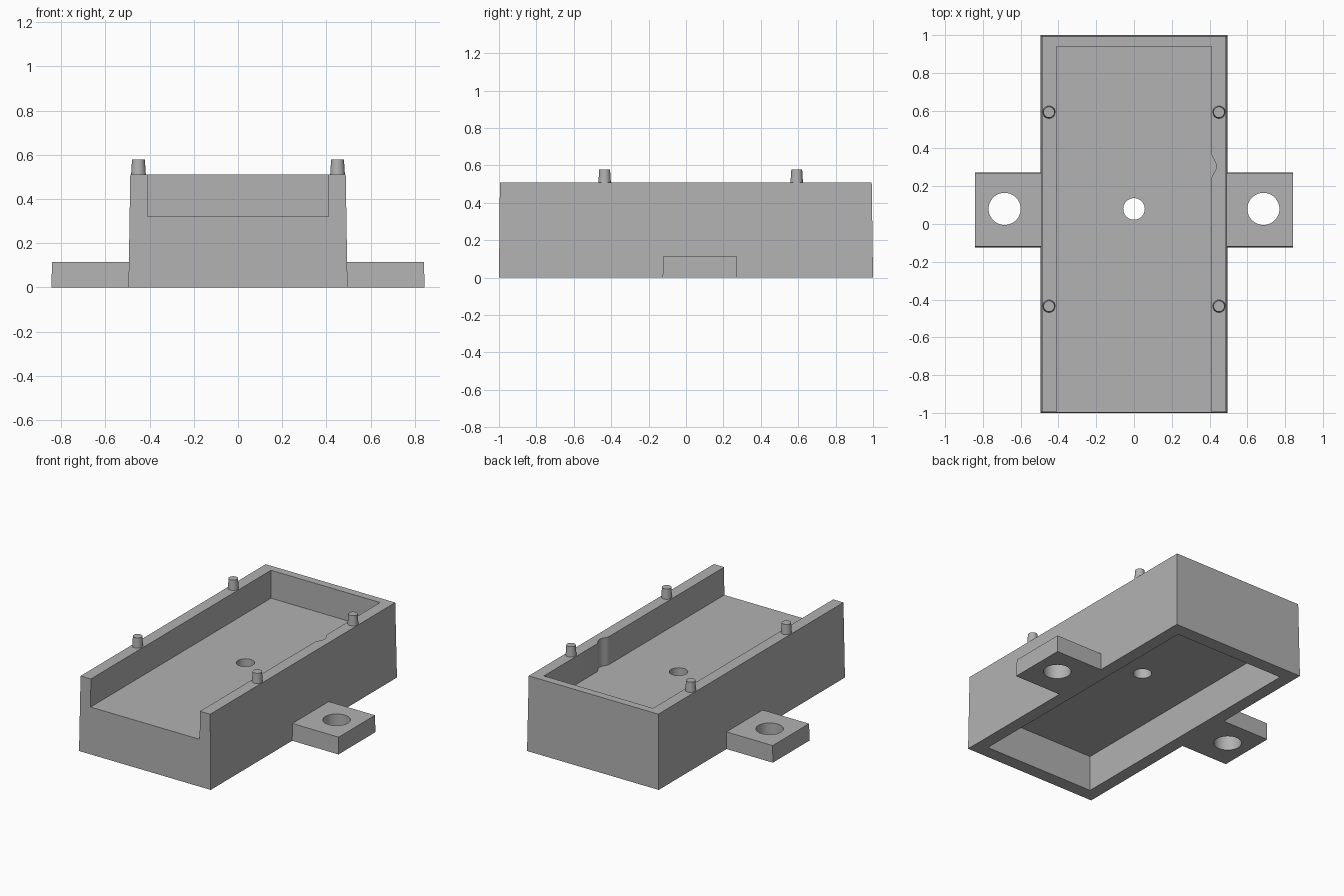
import bpy
import bmesh
import math

if "Cube" in bpy.data.objects:
    bpy.data.objects.remove(bpy.data.objects["Cube"])

GREY = (0.445, 0.445, 0.445, 1)
grey = bpy.data.materials.new("plain grey")
grey.use_nodes = True
grey.diffuse_color = GREY
grey.node_tree.nodes["Principled BSDF"].inputs["Base Color"].default_value = GREY


def finish(name, bm):
    bmesh.ops.recalc_face_normals(bm, faces=bm.faces)
    mesh = bpy.data.meshes.new(name)
    bm.to_mesh(mesh)
    bm.free()
    mesh.materials.append(grey)
    obj = bpy.data.objects.new(name, mesh)
    bpy.context.collection.objects.link(obj)
    return obj


def prism(name, bottom, top, z0, z1):
    """Solid between two outlines with matching corners."""
    bm = bmesh.new()
    low = [bm.verts.new((x, y, z0)) for x, y in bottom]
    high = [bm.verts.new((x, y, z1)) for x, y in top]
    bm.faces.new(low[::-1])
    bm.faces.new(high)
    n = len(low)
    for i in range(n):
        j = (i + 1) % n
        bm.faces.new((low[i], low[j], high[j], high[i]))
    return finish(name, bm)


def rect(x0, x1, y0, y1):
    return [(x0, y0), (x1, y0), (x1, y1), (x0, y1)]


def circle(x, y, r, n=48):
    return [(x + r * math.cos(2 * math.pi * i / n),
             y + r * math.sin(2 * math.pi * i / n)) for i in range(n)]


def box(name, outline, z0, z1):
    return prism(name, outline, outline, z0, z1)


def cut(obj, cutter):
    cutter.hide_render = True
    mod = obj.modifiers.new("cut", "BOOLEAN")
    mod.operation = "DIFFERENCE"
    mod.solver = "EXACT"
    mod.object = cutter
    bpy.context.view_layer.objects.active = obj
    bpy.ops.object.modifier_apply(modifier=mod.name)
    bpy.data.objects.remove(cutter)


def smooth(obj):
    bpy.ops.object.select_all(action="DESELECT")
    obj.select_set(True)
    bpy.context.view_layer.objects.active = obj
    bpy.ops.object.shade_smooth_by_angle(angle=math.radians(30))


FLOOR, RIM, HOLE_Y = 0.32, 0.51, 0.08

# Slightly drafted housing, open at the front and hollow underneath
housing = prism("housing", rect(-0.495, 0.495, -1, 1),
                rect(-0.487, 0.487, -0.995, 0.993), 0, RIM)
cut(housing, box("tray_cutter", rect(-0.41, 0.41, -1.2, 0.94), FLOOR, 0.8))
cut(housing, box("underside_cutter", rect(-0.41, 0.41, -0.91, 0.91), -0.2, 0.24))
cut(housing, box("floor_hole_cutter", circle(0, HOLE_Y, 0.057), 0.1, 0.4))

# Rounded cable groove in the left inner wall
steps = 16
groove = [(0.40, 0.235), (0.40, 0.385)]
for i in range(steps + 1):
    t = i / steps
    bulge = math.sin(math.pi * t ** 1.1) ** 2
    groove.append((0.409 + 0.027 * bulge, 0.385 - 0.15 * t))
cut(housing, box("groove_cutter", groove, FLOOR, 0.8))
smooth(housing)

for side, sx in (("left", 1), ("right", -1)):
    # Mounting tab with a screw hole
    tab = prism(side + "_mounting_tab",
                rect(*sorted((sx * 0.485, sx * 0.843)), -0.125, 0.272),
                rect(*sorted((sx * 0.485, sx * 0.841)), -0.12, 0.27), 0, 0.115)
    cut(tab, box("tab_hole_cutter", circle(sx * 0.685, HOLE_Y, 0.085), -0.1, 0.3))
    smooth(tab)
    # Tapered locating pegs on the rim
    for end, y in (("front", -0.435), ("back", 0.592)):
        peg = prism(f"{side}_{end}_peg", circle(sx * 0.45, y, 0.034, 32),
                    circle(sx * 0.45, y, 0.029, 32), RIM - 0.01, 0.578)
        smooth(peg)
